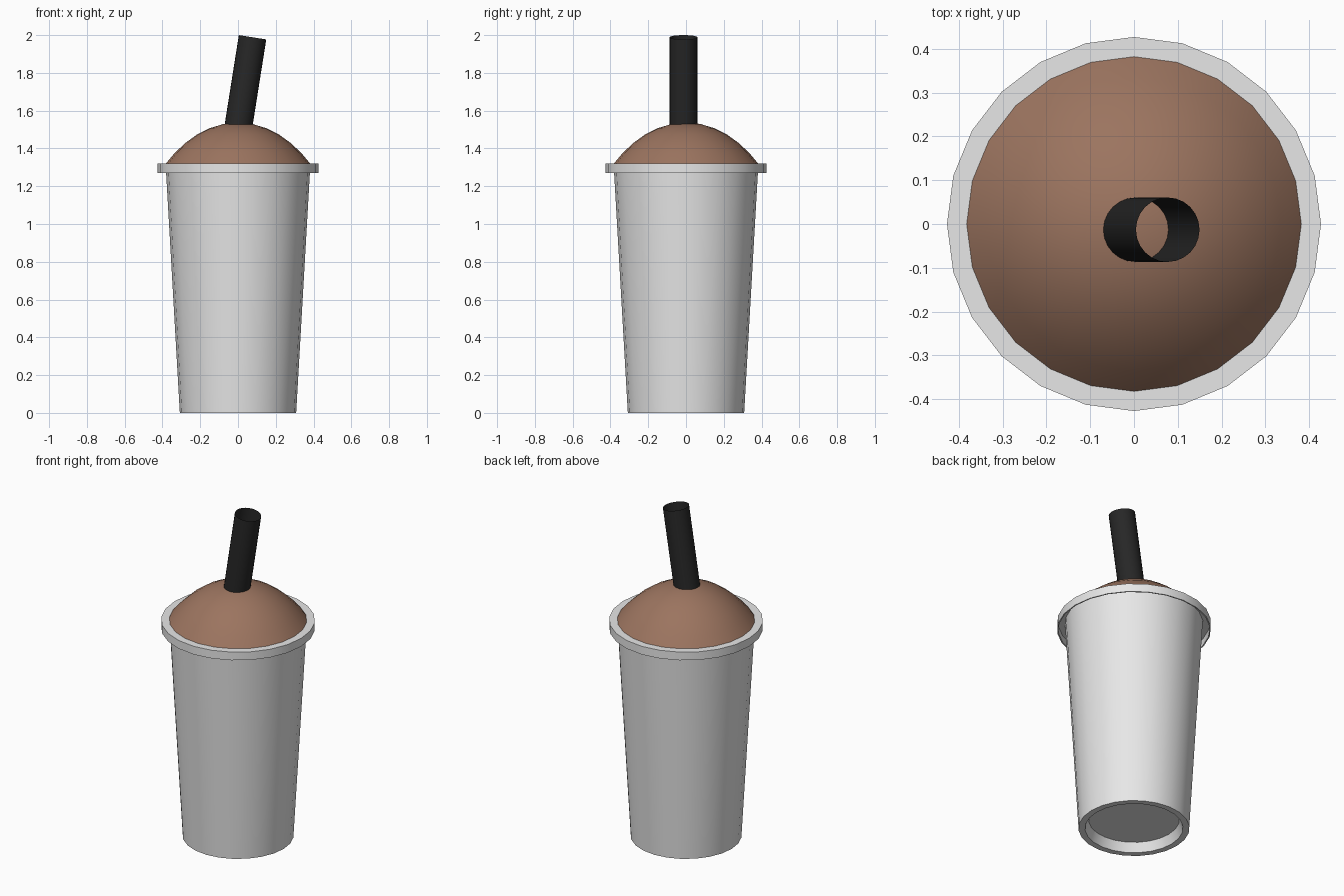
import bpy, bmesh, math
from mathutils import Matrix

if "Cube" in bpy.data.objects:
    bpy.data.objects.remove(bpy.data.objects["Cube"])

SIDES = 24


def material(name, color):
    m = bpy.data.materials.new(name)
    m.diffuse_color = (*color, 1)
    m.use_nodes = True
    m.node_tree.nodes["Principled BSDF"].inputs["Base Color"].default_value = m.diffuse_color
    return m


def lathe(name, profile, mat, matrix=None):
    """Revolve (radius, height) points, listed so the faces point outwards."""
    bm = bmesh.new()
    rings = []
    for r, z in profile:
        if r == 0:
            rings.append([bm.verts.new((0, 0, z))] * SIDES)
        else:
            rings.append([bm.verts.new((r * math.cos(2 * math.pi * i / SIDES),
                                        r * math.sin(2 * math.pi * i / SIDES), z))
                          for i in range(SIDES)])
    for a, b in zip(rings, rings[1:]):
        for i in range(SIDES):
            j = (i + 1) % SIDES
            corners = list(dict.fromkeys((a[i], a[j], b[j], b[i])))
            bm.faces.new(corners)
    if matrix:
        bm.transform(matrix)
    mesh = bpy.data.meshes.new(name)
    bm.to_mesh(mesh)
    bm.free()
    mesh.materials.append(mat)
    obj = bpy.data.objects.new(name, mesh)
    bpy.context.collection.objects.link(obj)
    bpy.ops.object.select_all(action='DESELECT')
    obj.select_set(True)
    bpy.context.view_layer.objects.active = obj
    bpy.ops.object.shade_smooth_by_angle(angle=math.radians(35))
    return obj


cup_grey = material("cup_grey", (0.8, 0.8, 0.8))
drink_brown = material("drink_brown", (0.33, 0.175, 0.115))
straw_black = material("straw_black", (0.02, 0.02, 0.02))

# Tapered cup with recessed base and thin overhanging lip
lathe("cup", [(0, 0.055), (0.252, 0.055), (0.272, 0), (0.308, 0),
              (0.383, 1.312), (0.420, 1.312), (0.420, 1.27),
              (0.427, 1.27), (0.427, 1.32), (0.380, 1.32)], cup_grey)

# Domed frozen drink
lathe("drink_dome", [(0.382, 1.32), (0.335, 1.376), (0.28, 1.428), (0.215, 1.475),
                     (0.15, 1.507), (0.075, 1.53), (0, 1.536)], drink_brown)

# Open straw leaning to the right, its lower end inside the drink
tilt = math.radians(9)
straw_place = Matrix.Translation((0.077, -0.013, 1.9885)) @ Matrix.Rotation(tilt, 4, 'Y')
lathe("straw", [(0.0735, -0.53), (0.0735, 0)], straw_black, straw_place)
